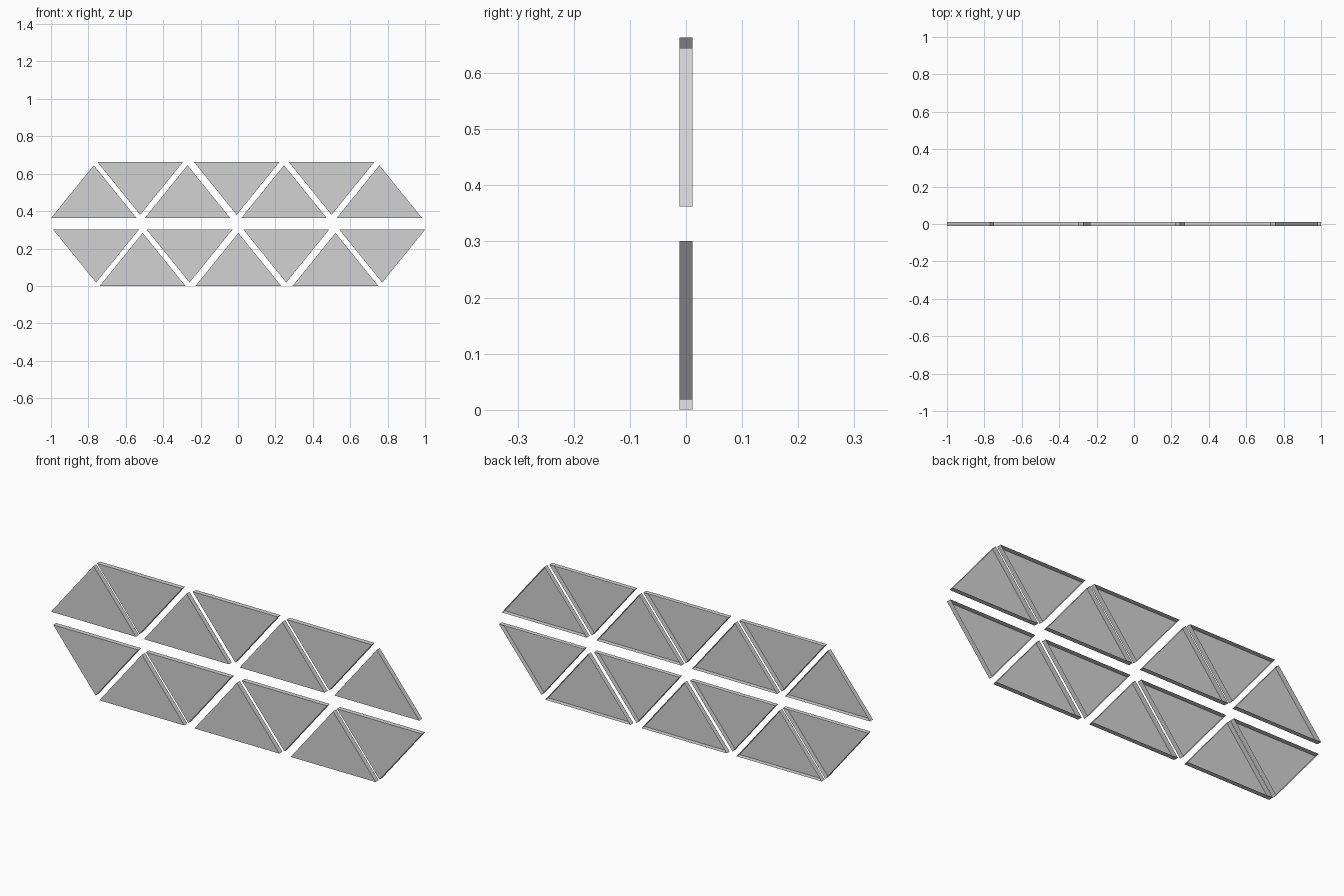
import bpy

cube = bpy.data.objects.get("Cube")
if cube:
    bpy.data.objects.remove(cube, do_unlink=True)

WIDTH, HEIGHT, DEPTH = 0.458, 0.283, 0.023

grey = bpy.data.materials.new("plain grey")
grey.use_nodes = True
grey.diffuse_color = (0.65, 0.65, 0.65, 1)
grey.node_tree.nodes["Principled BSDF"].inputs["Base Color"].default_value = (0.65, 0.65, 0.65, 1)


def triangle_panel(name, x, base_z, direction):
    """Triangular tray, open at the back; direction +1 points up, -1 down."""
    profile = [(x - WIDTH / 2, base_z), (x + WIDTH / 2, base_z),
               (x, base_z + direction * HEIGHT)]
    if direction < 0:
        profile.reverse()
    verts = [(px, y, pz) for y in (-DEPTH / 2, DEPTH / 2) for px, pz in profile]
    # Front sheet, then the three rim walls
    faces = [(0, 1, 2)]
    faces += [(i, i + 3, (i + 1) % 3 + 3, (i + 1) % 3) for i in range(3)]
    mesh = bpy.data.meshes.new(name)
    mesh.from_pydata(verts, [], faces)
    mesh.materials.append(grey)
    panel = bpy.data.objects.new(name, mesh)
    bpy.context.collection.objects.link(panel)


# Two rows of alternating triangles: base height, direction, centres
rows = {
    "upper_upright_panel": (0.362, 1, (-0.771, -0.270, 0.246, 0.756)),
    "upper_inverted_panel": (0.663, -1, (-0.523, -0.007, 0.500)),
    "lower_inverted_panel": (0.301, -1, (-0.759, -0.259, 0.258, 0.771)),
    "lower_upright_panel": (0.0, 1, (-0.510, 0.002, 0.521)),
}
for name, (base_z, direction, centres) in rows.items():
    for i, x in enumerate(centres, 1):
        triangle_panel(f"{name}_{i}", x, base_z, direction)
